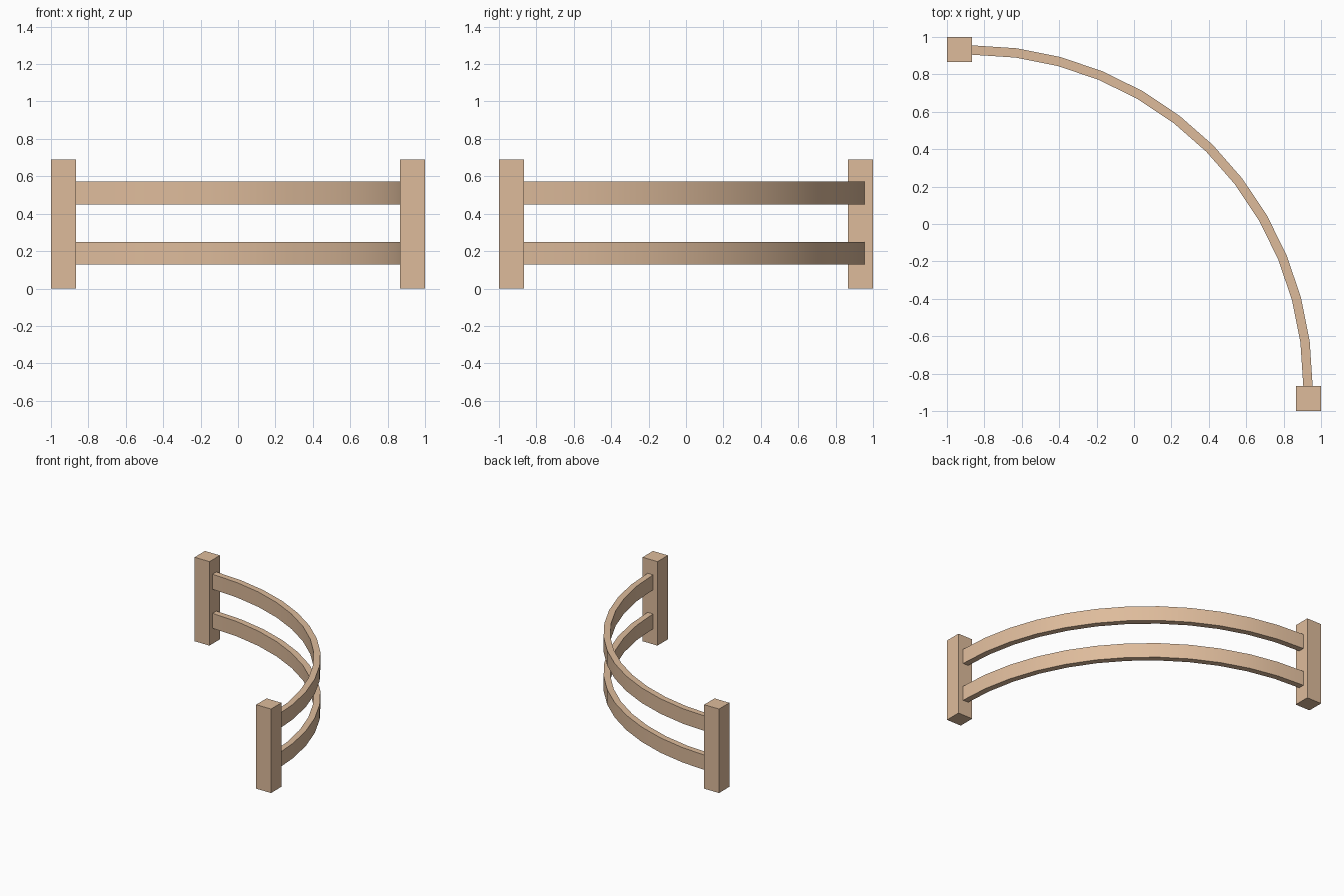
import bpy, bmesh
from math import radians
from mathutils import Matrix, Vector

if "Cube" in bpy.data.objects:
    bpy.data.objects.remove(bpy.data.objects["Cube"])

wood = bpy.data.materials.new("wood")
wood.diffuse_color = (0.73, 0.50, 0.33, 1)
wood.use_nodes = True
wood.node_tree.nodes["Principled BSDF"].inputs["Base Color"].default_value = wood.diffuse_color

POST = 0.135          # post width
HEIGHT = 0.69
C = POST - 1          # arc centre (x = y), level with the post faces
R_IN, R_OUT = 1.77, 1.82


def finish(bm, name):
    bmesh.ops.recalc_face_normals(bm, faces=bm.faces)
    mesh = bpy.data.meshes.new(name)
    bm.to_mesh(mesh)
    bm.free()
    mesh.materials.append(wood)
    obj = bpy.data.objects.new(name, mesh)
    bpy.context.collection.objects.link(obj)
    return obj


def post(name, x, y):
    bm = bmesh.new()
    bmesh.ops.create_cube(bm, size=1, matrix=Matrix.Translation((x, y, HEIGHT / 2))
                          @ Matrix.Diagonal((POST, POST, HEIGHT, 1)))
    finish(bm, name)


def rail(name, z0, z1):
    # Rectangular section swept a quarter turn
    bm = bmesh.new()
    section = [(R_IN, z0), (R_OUT, z0), (R_OUT, z1), (R_IN, z1)]
    start = bm.faces.new([bm.verts.new((C + r, C, z)) for r, z in section])
    cap = bmesh.ops.duplicate(bm, geom=[start])["geom"]
    bmesh.ops.spin(bm, geom=cap, cent=Vector((C, C, 0)), axis=(0, 0, 1),
                   angle=radians(90), steps=12)
    bmesh.ops.remove_doubles(bm, verts=bm.verts, dist=1e-4)
    # Drop the spare start cap, then close both ends cleanly
    ends = [f for f in bm.faces
            if all(abs(v.co.y - C) < 1e-4 for v in f.verts)
            or all(abs(v.co.x - C) < 1e-4 for v in f.verts)]
    bmesh.ops.delete(bm, geom=ends, context='FACES_ONLY')
    bmesh.ops.holes_fill(bm, edges=[e for e in bm.edges if e.is_boundary], sides=4)
    obj = finish(bm, name)
    bpy.ops.object.select_all(action='DESELECT')
    obj.select_set(True)
    bpy.context.view_layer.objects.active = obj
    bpy.ops.object.shade_smooth_by_angle(angle=radians(30))


# Posts at opposite corners
p = 1 - POST / 2
post("left_post", -p, p)
post("right_post", p, -p)

# Two curved rails between them
rail("lower_rail", 0.128, 0.25)
rail("upper_rail", 0.448, 0.571)
